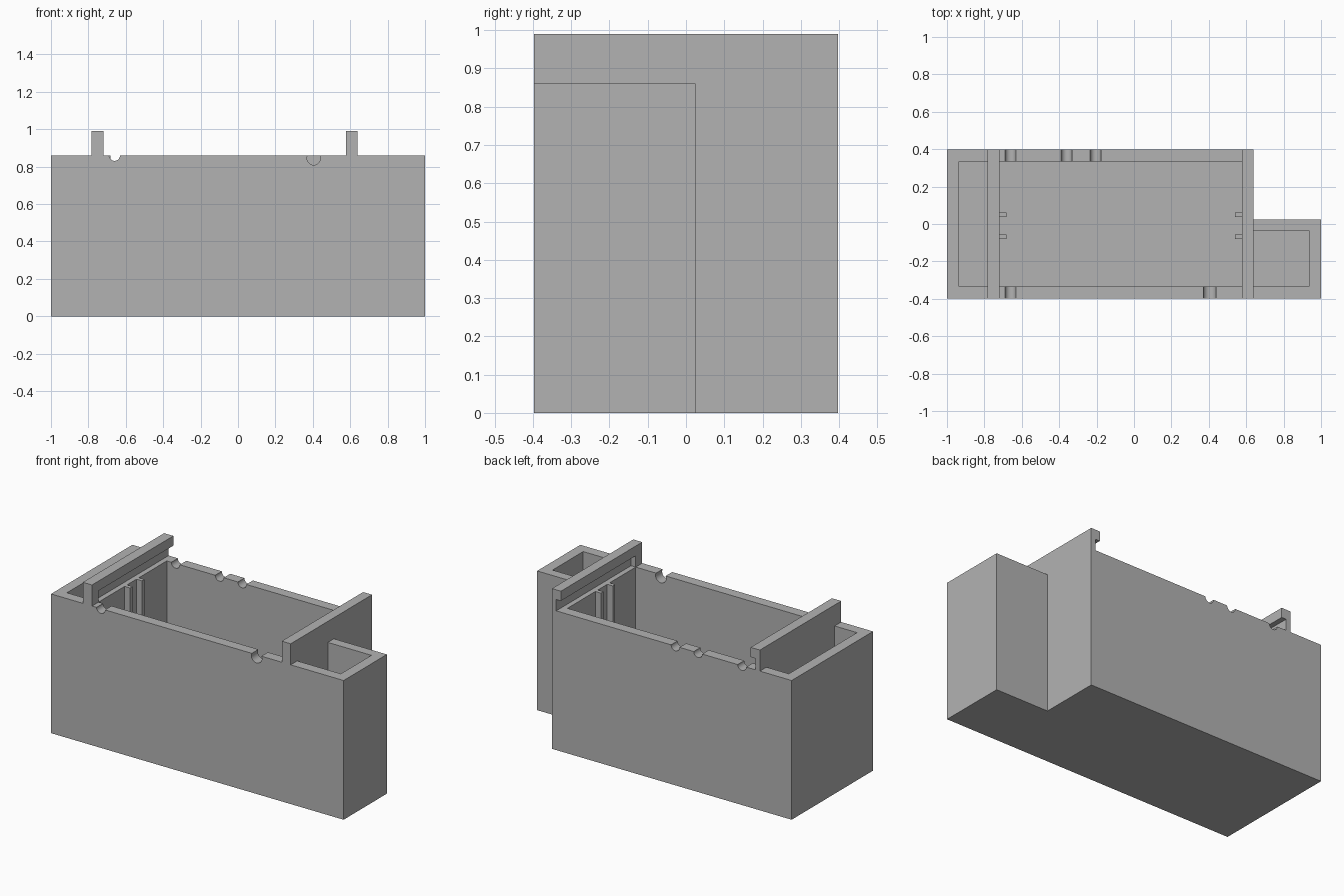
import bpy, bmesh, math
from mathutils import Matrix

if "Cube" in bpy.data.objects:
    bpy.data.objects.remove(bpy.data.objects["Cube"], do_unlink=True)

grey = bpy.data.materials.new("plain grey")
grey.use_nodes = True
grey.diffuse_color = (0.45, 0.45, 0.45, 1)
grey.node_tree.nodes["Principled BSDF"].inputs["Base Color"].default_value = grey.diffuse_color

# Main dimensions
WALL, FLOOR, RIM, TOP = 0.064, 0.064, 0.86, 0.99
BACK = 0.397
FRONT = -BACK
STEP_X, STEP_Y = 0.638, 0.025      # inner corner of the L-shaped plan
INNER_F, INNER_B = FRONT + WALL, BACK - WALL
PARTITIONS = {"right": (-0.783, -0.72), "left": (0.577, STEP_X)}


def finish(name, bm):
    bmesh.ops.recalc_face_normals(bm, faces=bm.faces)
    mesh = bpy.data.meshes.new(name)
    bm.to_mesh(mesh)
    bm.free()
    mesh.materials.append(grey)
    obj = bpy.data.objects.new(name, mesh)
    bpy.context.collection.objects.link(obj)
    return obj


def prism(name, plan, z0, z1):
    """Extrude a plan outline upwards."""
    bm = bmesh.new()
    face = bm.faces.new([bm.verts.new((x, y, z0)) for x, y in plan])
    new = bmesh.ops.extrude_face_region(bm, geom=[face])["geom"]
    bmesh.ops.translate(bm, vec=(0, 0, z1 - z0),
                        verts=[v for v in new if isinstance(v, bmesh.types.BMVert)])
    return finish(name, bm)


def box(name, x0, x1, y0, y1, z0, z1):
    return prism(name, [(x0, y0), (x1, y0), (x1, y1), (x0, y1)], z0, z1)


def rod(name, x, y, z, radius, length):
    """Cylinder lying along y."""
    bm = bmesh.new()
    bmesh.ops.create_cone(bm, cap_ends=True, segments=32, radius1=radius,
                          radius2=radius, depth=length,
                          matrix=Matrix.Translation((x, y, z)) @ Matrix.Rotation(math.pi / 2, 4, "X"))
    return finish(name, bm)


def cut(target, cutter):
    cutter.hide_render = True
    mod = target.modifiers.new("cut", "BOOLEAN")
    mod.operation, mod.solver, mod.object = "DIFFERENCE", "EXACT", cutter
    bpy.context.view_layer.objects.active = target
    bpy.ops.object.modifier_apply(modifier=mod.name)
    bpy.data.objects.remove(cutter, do_unlink=True)


# Outer shell with its L-shaped plan
shell = prism("case_shell", [(-1, FRONT), (1, FRONT), (1, STEP_Y), (STEP_X, STEP_Y),
                             (STEP_X, BACK), (-1, BACK)], 0, RIM)

# Three compartments
right_wall, left_wall = PARTITIONS["right"], PARTITIONS["left"]
for x0, x1, y1 in ((-1 + WALL, right_wall[0], INNER_B),
                   (right_wall[1], left_wall[0], INNER_B),
                   (left_wall[1], 1 - WALL, STEP_Y - WALL + 0.005)):
    cut(shell, box("compartment_cutter", x0, x1, INNER_F, y1, FLOOR, TOP))

# Rounded cable notches in the rim: x, wall side, axis height, radius
for x, side, z, radius in ((-0.66, -1, RIM, 0.029), (0.405, -1, 0.845, 0.036),
                           (-0.66, 1, RIM, 0.029), (-0.36, 1, RIM, 0.029),
                           (-0.205, 1, RIM, 0.029)):
    cut(shell, rod("notch_cutter", x, side * (BACK - WALL / 2), z, radius, WALL * 1.5))

# Raised lid runners, grooved on their facing sides and open at the back
for side, (x0, x1) in PARTITIONS.items():
    runner = box(side + "_lid_runner", x0, x1, FRONT, BACK, RIM, TOP)
    inner, sign = (x1, 1) if side == "right" else (x0, -1)
    edges = sorted((inner - sign * 0.032, inner + sign * 0.05))
    cut(runner, box("groove_cutter", *edges, INNER_F, BACK + 0.1, RIM - 0.05, 0.93))

    # Pair of upright guide rails on the partition
    rail = sorted((inner, inner + sign * 0.038))
    for place, y in (("front", -0.067), ("back", 0.049)):
        box(f"{side}_{place}_guide_rail", *rail, y - 0.012, y + 0.012, FLOOR, RIM)

# Smooth the notch curves, keep the corners sharp
bpy.ops.object.select_all(action="DESELECT")
shell.select_set(True)
bpy.context.view_layer.objects.active = shell
bpy.ops.object.shade_smooth_by_angle(angle=math.radians(30))
